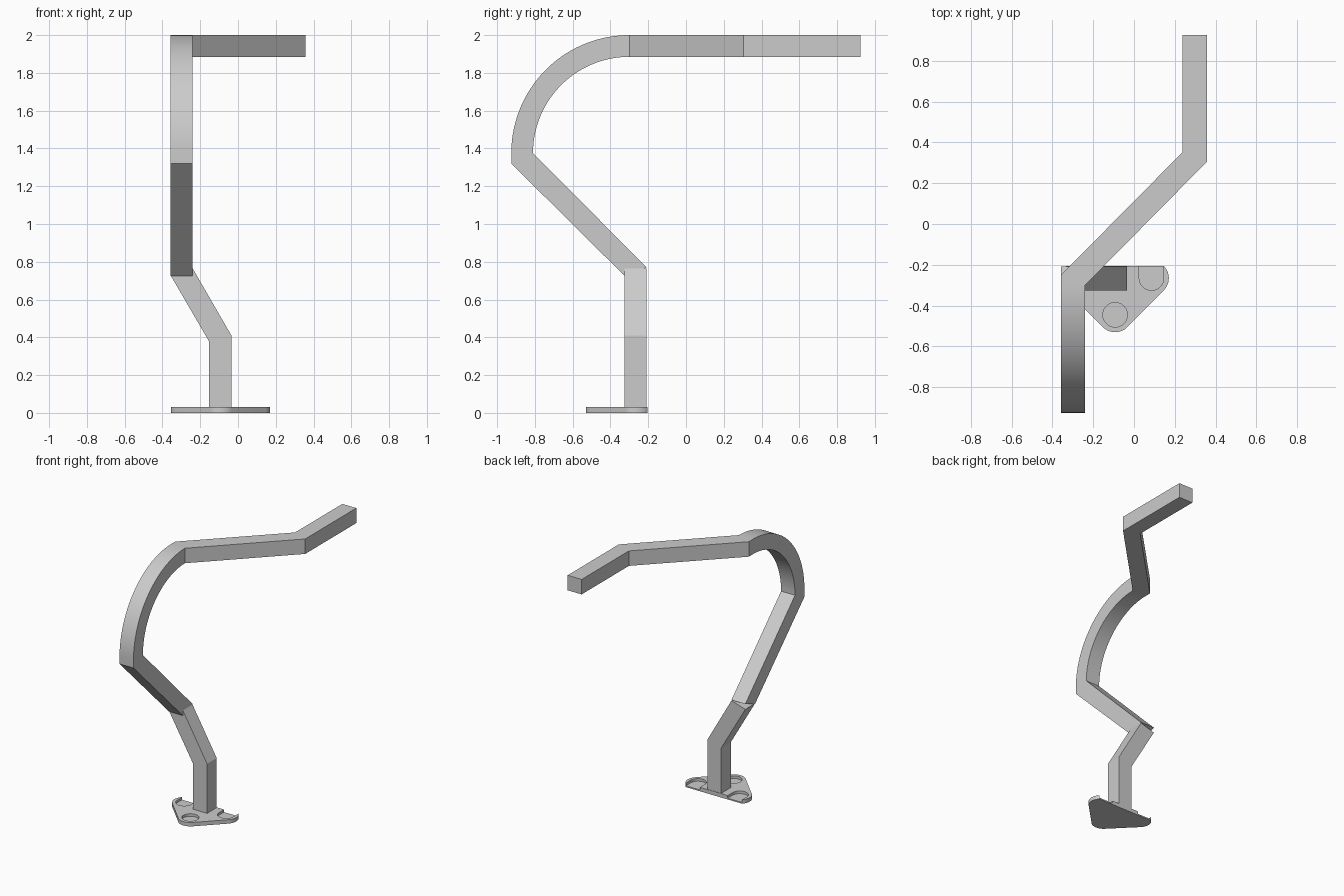
import bpy
import bmesh
from math import sin, cos, radians, pi

if "Cube" in bpy.data.objects:
    bpy.data.objects.remove(bpy.data.objects["Cube"])

grey = bpy.data.materials.new("plain grey")
grey.use_nodes = True
grey.diffuse_color = (0.6, 0.6, 0.6, 1)
grey.node_tree.nodes["Principled BSDF"].inputs["Base Color"].default_value = (0.6, 0.6, 0.6, 1)


def arc(cx, cy, r, a0, a1, n):
    """Points along an arc, angles in degrees."""
    angles = [radians(a0 + (a1 - a0) * i / n) for i in range(n + 1)]
    return [(cx + r * cos(a), cy + r * sin(a)) for a in angles]


def prism(name, outline, axis, lo, hi):
    """Extrude a flat outline along one axis from lo to hi."""
    place = {"x": lambda u, v, w: (w, u, v),
             "y": lambda u, v, w: (u, w, v),
             "z": lambda u, v, w: (u, v, w)}[axis]
    bm = bmesh.new()
    a = [bm.verts.new(place(u, v, lo)) for u, v in outline]
    b = [bm.verts.new(place(u, v, hi)) for u, v in outline]
    bm.faces.new(a)
    bm.faces.new(b)
    for i in range(len(a)):
        j = (i + 1) % len(a)
        bm.faces.new((a[i], a[j], b[j], b[i]))
    bmesh.ops.recalc_face_normals(bm, faces=bm.faces)
    mesh = bpy.data.meshes.new(name)
    bm.to_mesh(mesh)
    bm.free()
    mesh.materials.append(grey)
    obj = bpy.data.objects.new(name, mesh)
    bpy.context.collection.objects.link(obj)
    return obj


def smooth(obj):
    bpy.ops.object.select_all(action="DESELECT")
    obj.select_set(True)
    bpy.context.view_layer.objects.active = obj
    bpy.ops.object.shade_smooth_by_angle(angle=radians(30))


# Foot plate: triangle with three rounded corners and a flat back
mid, side, back, front = -0.0925, 0.178, -0.265, -0.445
outline = (arc(mid + side, back, 0.085, -45, 45, 16)
           + arc(mid - side, back, 0.085, 135, 225, 16)
           + arc(mid, front, 0.085, 225, 315, 16))
plate = prism("foot_plate", outline, "z", 0, 0.03)

# Shallow pockets: one round, two running out through the back edge
pockets = [arc(mid, front, 0.06, 0, 352.5, 47)]
for s in (-1, 1):
    x = mid + s * side
    pockets.append(arc(x, back, 0.06, 180, 360, 24) + [(x + 0.06, -0.15), (x - 0.06, -0.15)])
for outline in pockets:
    cutter = prism("pocket_cutter", outline, "z", 0.01, 0.06)
    cutter.hide_render = True
    bpy.context.view_layer.objects.active = plate
    cut = plate.modifiers.new("pocket", "BOOLEAN")
    cut.operation = "DIFFERENCE"
    cut.solver = "EXACT"
    cut.object = cutter
    bpy.ops.object.modifier_apply(modifier=cut.name)
    bpy.data.objects.remove(cutter)
smooth(plate)

# Post: upright, then leaning sideways
prism("post", [(-0.153, 0.025), (-0.035, 0.025), (-0.035, 0.41), (-0.24, 0.765),
               (-0.358, 0.73), (-0.153, 0.378)], "y", -0.325, -0.208)

# Curved arm: leans forward, then sweeps up and back in a quarter circle
cy, cz = -0.3, 1.375
arm = [(-0.208, 0.77), (-0.325, 0.725), (-0.925, 1.32)]
arm += arc(cy, cz, 0.625, 180, 90, 40) + arc(cy, cz, 0.51, 90, 180, 40)
smooth(prism("curved_arm", arm, "x", -0.358, -0.24))

# Top bar: flat, with a diagonal run and a straight end
prism("top_bar", [(-0.358, -0.3), (-0.24, -0.3), (0.357, 0.305), (0.357, 0.925),
                  (0.238, 0.925), (0.238, 0.352), (-0.358, -0.25)], "z", 1.885, 2.0)
